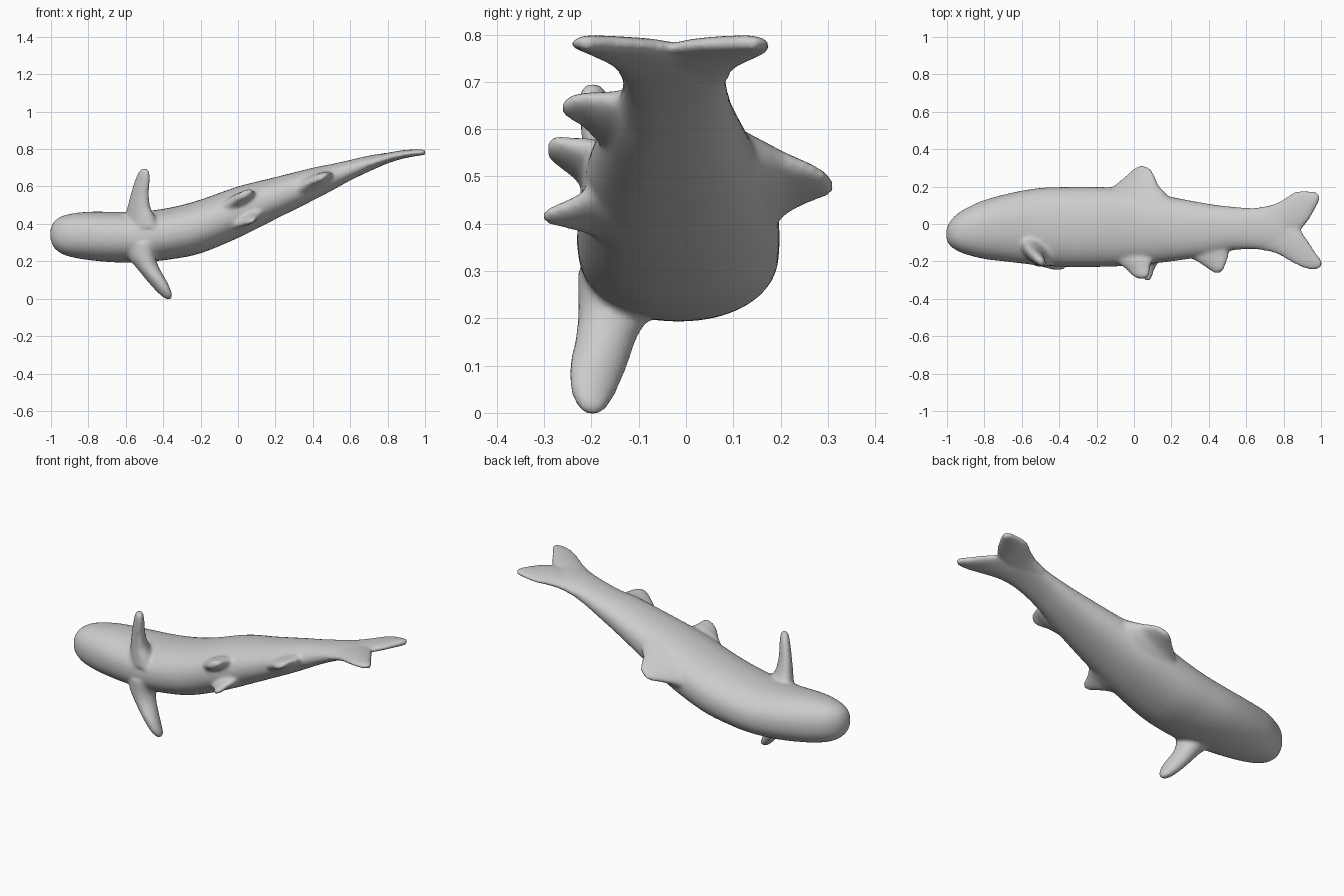
import bpy, bmesh, math
from mathutils import Vector

grey = bpy.data.materials.new("skin_grey")
grey.diffuse_color = (0.6, 0.6, 0.6, 1)
SIDES = 32


def catmull(a, b, c, d, t):
    return 0.5 * (2 * b + (c - a) * t + (2 * a - 5 * b + 4 * c - d) * t * t
                  + (3 * b - a - 3 * c + d) * t ** 3)


def loft(bm, rings, power=2.0, steps=5):
    """Closed skin through rings of (centre, half axis, half axis)."""
    rings = [tuple(Vector(v) for v in r) for r in rings]
    n, dense = len(rings), []
    for i in range(n - 1):
        p = [rings[max(i - 1, 0)], rings[i], rings[i + 1], rings[min(i + 2, n - 1)]]
        dense += [[catmull(*(q[k] for q in p), s / steps) for k in range(3)]
                  for s in range(steps)]
    dense.append(rings[-1])
    loops = []
    for c, u, v in dense:
        loop = []
        for j in range(SIDES):
            a = 2 * math.pi * j / SIDES
            ca, sa = math.cos(a), math.sin(a)
            loop.append(bm.verts.new(c + u * math.copysign(abs(ca) ** (2 / power), ca)
                                     + v * math.copysign(abs(sa) ** (2 / power), sa)))
        loops.append(loop)
    for l0, l1 in zip(loops, loops[1:]):
        for j in range(SIDES):
            k = (j + 1) % SIDES
            bm.faces.new((l0[j], l0[k], l1[k], l1[j]))
    bm.faces.new(loops[0][::-1])
    bm.faces.new(loops[-1])


bm = bmesh.new()

# Body: x, belly y, back y, lowest z, highest z
body = [(-1.003, -.08, -.03, .32, .37), (-.985, -.115, .01, .275, .41),
        (-.95, -.14, .05, .245, .437), (-.9, -.162, .083, .225, .453),
        (-.8, -.187, .128, .207, .465), (-.65, -.205, .168, .194, .465),
        (-.5, -.222, .193, .196, .468), (-.35, -.23, .198, .212, .49),
        (-.2, -.23, .198, .243, .53), (0, -.222, .19, .325, .6),
        (.2, -.2, .145, .425, .65), (.4, -.17, .108, .525, .7),
        (.5, -.145, .095, .577, .72), (.6, -.135, .087, .632, .742),
        (.7, -.135, .085, .68, .765), (.8, -.13, .08, .724, .781)]
loft(bm, [((x, (a + b) / 2, (c + d) / 2), (0, (b - a) / 2, 0), (0, 0, (d - c) / 2))
          for x, a, b, c, d in body], 2.2)

# Tail lobes: x, centre y, half width, z, half thickness
upper = [(.6, 0, .08, .69, .045), (.75, .01, .098, .738, .032), (.86, .06, .112, .767, .024),
         (.92, .09, .09, .777, .02), (.97, .128, .045, .782, .017), (.99, .14, .015, .784, .014)]
lower = [(.6, -.025, .105, .69, .045), (.75, -.055, .1, .738, .032), (.86, -.105, .11, .767, .024),
         (.92, -.157, .083, .777, .02), (.975, -.2, .042, .782, .017), (1.003, -.212, .016, .784, .014)]
for lobe in (upper, lower):
    loft(bm, [((x, y, z), (0, w, 0), (0, 0, t)) for x, y, w, z, t in lobe])

# Dorsal, anal and pelvic fins: y, centre x, half length, centre z, half thickness
SLOPE = 0.42
fins = [
    [(.1, 0, .23, .47, .1), (.17, .005, .16, .475, .07), (.21, .015, .115, .485, .045),
     (.26, .035, .075, .487, .028), (.295, .042, .045, .483, .018), (.31, .043, .015, .48, .01)],
    [(-.1, .38, .13, .61, .05), (-.17, .4, .105, .62, .04), (-.215, .425, .065, .64, .026),
     (-.245, .44, .038, .645, .02), (-.262, .445, .014, .645, .012)],
    [(-.15, -.01, .12, .49, .06), (-.2, .0, .095, .52, .045), (-.24, .02, .065, .54, .032),
     (-.275, .035, .045, .555, .024), (-.292, .04, .02, .557, .014)],
    [(-.15, .04, .12, .42, .05), (-.2, .05, .085, .425, .035), (-.25, .062, .045, .42, .024),
     (-.285, .07, .028, .417, .016), (-.303, .075, .012, .416, .01)]]
for fin in fins:
    loft(bm, [((x, y, z), (w, 0, w * SLOPE), (0, 0, t)) for y, x, w, z, t in fin])

# Pectoral fins: z, centre x, centre y, half width, half thickness, turned diagonally
pec_up = [(.38, -.52, -.12, .13, .08), (.44, -.525, -.14, .1, .06), (.49, -.53, -.155, .075, .045),
          (.56, -.525, -.17, .06, .034), (.63, -.512, -.185, .05, .028),
          (.675, -.503, -.195, .036, .022), (.697, -.5, -.198, .014, .012)]
pec_down = [(.3, -.53, -.12, .12, .08), (.23, -.52, -.14, .095, .07), (.17, -.485, -.165, .07, .058),
            (.1, -.437, -.185, .066, .046), (.045, -.4, -.195, .052, .036),
            (.012, -.378, -.197, .032, .026), (-.002, -.372, -.197, .014, .012)]
for fin, turn in ((pec_up, -.8), (pec_down, -1.0)):
    c, s = math.cos(turn), math.sin(turn)
    loft(bm, [((x, y, z), (w * c, w * s, 0), (-t * s, t * c, 0)) for z, x, y, w, t in fin])

bmesh.ops.recalc_face_normals(bm, faces=bm.faces)
mesh = bpy.data.meshes.new("fish_body")
bm.to_mesh(mesh)
bm.free()
mesh.materials.append(grey)
fish = bpy.data.objects.new("fish_body", mesh)
bpy.context.collection.objects.link(fish)

# Fuse the parts into one skin and soften the joins
fuse = fish.modifiers.new("fuse", 'REMESH')
fuse.mode = 'VOXEL'
fuse.voxel_size = 0.01
fuse.use_smooth_shade = True
soften = fish.modifiers.new("soften", 'SMOOTH')
soften.factor = 0.5
soften.iterations = 6
bpy.context.view_layer.objects.active = fish
fish.select_set(True)
for name in ("fuse", "soften"):
    bpy.ops.object.modifier_apply(modifier=name)
bpy.ops.object.shade_smooth()
